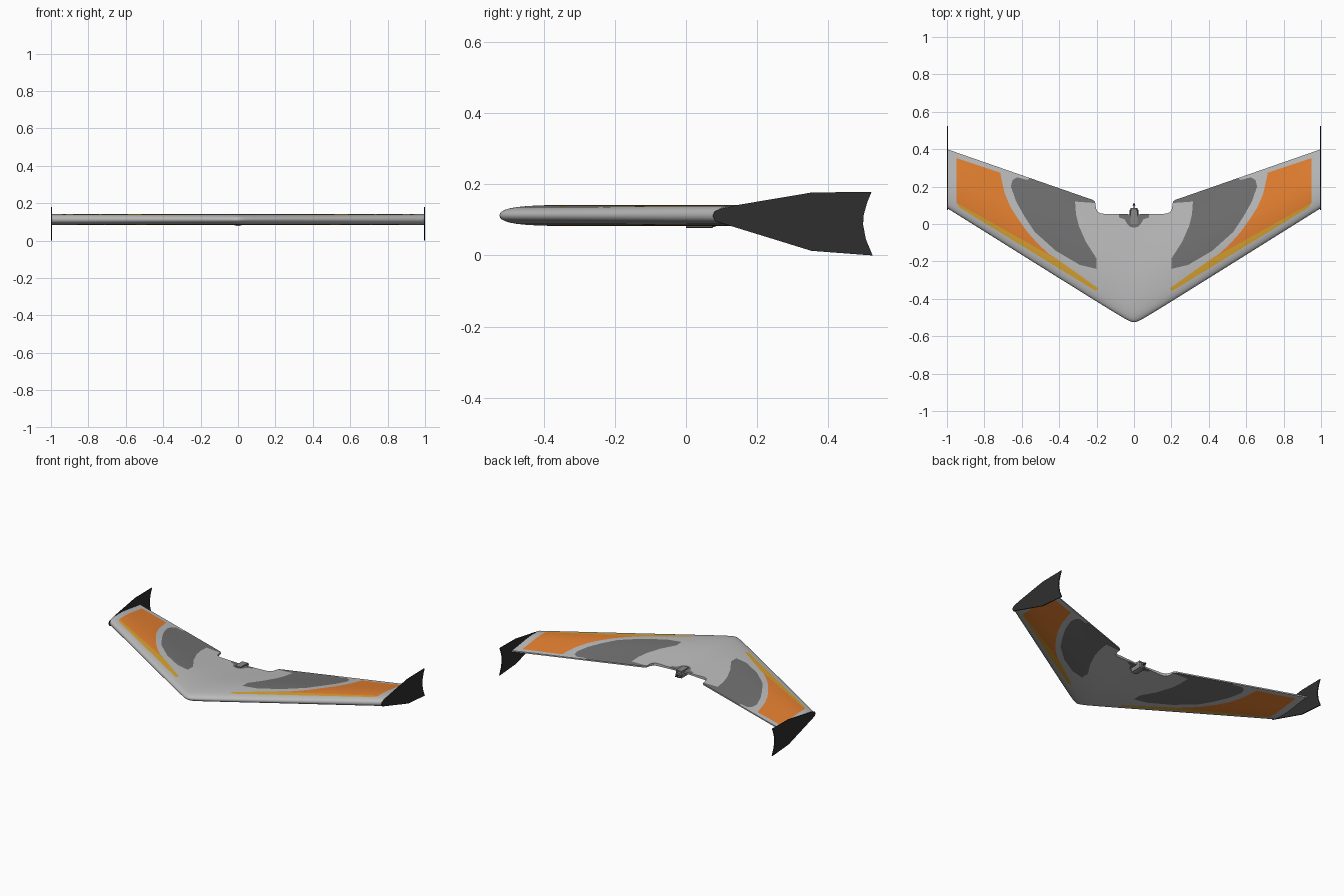
import bpy, bmesh, math
from mathutils import Vector
from mathutils.geometry import delaunay_2d_cdt

if "Cube" in bpy.data.objects:
    bpy.data.objects.remove(bpy.data.objects["Cube"])


def material(name, rgb):
    m = bpy.data.materials.new(name)
    m.diffuse_color = (*rgb, 1)
    m.use_nodes = True
    m.node_tree.nodes["Principled BSDF"].inputs["Base Color"].default_value = m.diffuse_color
    return m


GREY = material("light_grey", (0.50, 0.50, 0.50))
DARK = material("dark_grey", (0.165, 0.165, 0.165))
ORANGE = material("orange", (0.78, 0.215, 0.03))
YELLOW = material("golden_yellow", (0.68, 0.36, 0.03))
BLACK = material("black", (0.028, 0.028, 0.028))
METAL = material("motor_grey", (0.25, 0.25, 0.25))

TIP = 0.995      # half span of the wing, inside the winglets
MID_Z = 0.1125   # chord plane height
HALF = 0.0295    # half of the maximum thickness

# symmetric airfoil: (chord fraction, share of maximum thickness)
FOIL = [(0, 0), (.004, .22), (.012, .38), (.026, .53), (.05, .68), (.085, .80), (.13, .89),
        (.19, .96), (.26, .995), (.33, 1), (.42, .96), (.53, .84), (.65, .67), (.77, .48),
        (.88, .31), (1, .14)]


def lead(x):
    return -0.54 + 0.625 * math.sqrt(x * x + 0.0006)


def trail(x):
    return 0.052 + 0.348 * x


def half_height(x, y):
    t = min(max((y - lead(x)) / (trail(x) - lead(x)), 0), 1)
    for (t0, h0), (t1, h1) in zip(FOIL, FOIL[1:]):
        if t <= t1:
            return HALF * (h0 + (h1 - h0) * (t - t0) / (t1 - t0))
    return HALF * FOIL[-1][1]


def inside(p, poly):
    hit = False
    for (ax, ay), (bx, by) in zip(poly, poly[1:] + poly[:1]):
        if (ay > p[1]) != (by > p[1]) and p[0] < ax + (bx - ax) * (p[1] - ay) / (by - ay):
            hit = not hit
    return hit


def finish(bm, name, mats, angle=40):
    bmesh.ops.recalc_face_normals(bm, faces=bm.faces[:])
    me = bpy.data.meshes.new(name)
    bm.to_mesh(me)
    bm.free()
    ob = bpy.data.objects.new(name, me)
    bpy.context.collection.objects.link(ob)
    for m in mats:
        me.materials.append(m)
    bpy.ops.object.select_all(action='DESELECT')
    ob.select_set(True)
    bpy.context.view_layer.objects.active = ob
    bpy.ops.object.shade_smooth_by_angle(angle=math.radians(angle))
    return ob


# half plan outline with the propeller notch, and painted areas as plan polygons
STATIONS = [0, .008, .018, .03, .05, .09, .15, .25, .4, .6, .8, TIP]
NOTCH = [(.22, trail(.22)), (.208, .118), (.203, .082), (.193, .063), (.172, .055), (0, .0515)]
outline = [(x, lead(x)) for x in STATIONS] + [(TIP, trail(TIP))] + NOTCH
PAINT = [
    (2, [(.95, .353), (.715, .274), (.711, .25), (.69, .16), (.66, .09), (.62, .027), (.57, -.043),
         (.513, -.107), (.455, -.16), (.396, -.198), (.948, .113)]),
    (3, [(.19, -.345), (.205, -.358), (.935, .089), (.948, .113), (.396, -.198)]),
    (1, [(.65, .235), (.625, .25), (.57, .235), (.54, .26), (.2, .14), (.205, .112), (.315, .12),
         (.31, .05), (.295, -.01), (.257, -.096), (.2, -.185), (.2, -.24), (.289, -.219),
         (.417, -.144), (.53, -.043), (.585, .04), (.63, .12), (.658, .2)]),
    (1, [(0, .07), (.082, .07), (.08, .035), (.05, .025), (.036, .0), (.02, -.015), (0, -.02)]),
]

# wing: triangulate the plan with airfoil lines and paint borders as constraints
pts, segs = [], []


def chain(poly, closed):
    s = len(pts)
    pts.extend(Vector(p) for p in poly)
    segs.extend((s + i, s + i + 1) for i in range(len(poly) - 1))
    if closed:
        segs.append((s + len(poly) - 1, s))


chain(outline, True)
for t, _ in FOIL[1:-1]:
    chain([(x, lead(x) + t * (trail(x) - lead(x))) for x in STATIONS], False)
for _, poly in PAINT:
    chain(poly, True)
flat = delaunay_2d_cdt(pts, segs, [], 0, 1e-5)

bm = bmesh.new()
upper, lower, count = {}, {}, {}


def vert(i):
    if i not in upper:
        x, y = flat[0][i]
        h = half_height(x, y)
        if h < HALF * 0.01:
            h = 0
        upper[i] = bm.verts.new((x, y, MID_Z + h))
        lower[i] = bm.verts.new((x, y, MID_Z - h)) if h else upper[i]


for face in flat[2]:
    c = sum((flat[0][i] for i in face), Vector((0, 0))) / len(face)
    if not inside(c, outline):
        continue
    for i in face:
        vert(i)
    if all(upper[i] is lower[i] for i in face):
        continue
    colour = next((k for k, poly in PAINT if inside(c, poly)), 0)
    for side in (upper, lower):
        bm.faces.new([side[i] for i in face]).material_index = colour
    for a, b in zip(face, face[1:] + face[:1]):
        key = (min(a, b), max(a, b))
        count[key] = count.get(key, 0) + 1

# close the trailing edge and the tip
for (a, b), n in count.items():
    if n > 1 or max(abs(flat[0][a].x), abs(flat[0][b].x)) < 1e-4:
        continue
    ring = list(dict.fromkeys([upper[a], upper[b], lower[b], lower[a]]))
    if len(ring) > 2:
        bm.faces.new(ring)
bmesh.ops.mirror(bm, geom=bm.verts[:] + bm.edges[:] + bm.faces[:], axis='X', merge_dist=1e-4)
finish(bm, "wing", [GREY, DARK, ORANGE, YELLOW])

# winglets: thin plates with a hollow trailing edge
FIN = [(.075, .11), (.08, .124), (.10, .132), (.145, .142), (.353, .177), (.522, .179), (.51, .15),
       (.50, .115), (.498, .087), (.506, .045), (.525, 0), (.353, .013), (.10, .091), (.083, .096)]
for name, side in (("winglet_right", 1), ("winglet_left", -1)):
    bm = bmesh.new()
    plate = bm.faces.new([bm.verts.new((side * 0.994, y, z)) for y, z in FIN])
    out = bmesh.ops.extrude_face_region(bm, geom=[plate])
    moved = [v for v in out["geom"] if isinstance(v, bmesh.types.BMVert)]
    bmesh.ops.translate(bm, verts=moved, vec=(side * 0.006, 0, 0))
    finish(bm, name, [BLACK], 25)


# motor: stepped bodies along y as (radius, start, end)
def rod(name, r1, r2, y0, y1, z, mat):
    bm = bmesh.new()
    bmesh.ops.create_cone(bm, cap_ends=True, segments=16, radius1=r1, radius2=r2, depth=y1 - y0)
    for v in bm.verts:
        x, y, zz = v.co
        v.co = (x, (y0 + y1) / 2 + zz, z + y)
    finish(bm, name, [mat])


rod("motor_body", .023, .023, .0, .075, .1, METAL)
rod("motor_rear_cap", .021, .017, .075, .086, .1, DARK)
rod("propeller_shaft", .004, .004, .086, .102, .1, BLACK)
rod("shaft_nut", .008, .002, .098, .112, .1, BLACK)

# motor mount block through the trailing edge
bm = bmesh.new()
bmesh.ops.create_cube(bm, size=1)
for v in bm.verts:
    v.co = (v.co.x * .04, .037 + v.co.y * .074, .103 + v.co.z * .046)
finish(bm, "motor_mount", [METAL])
